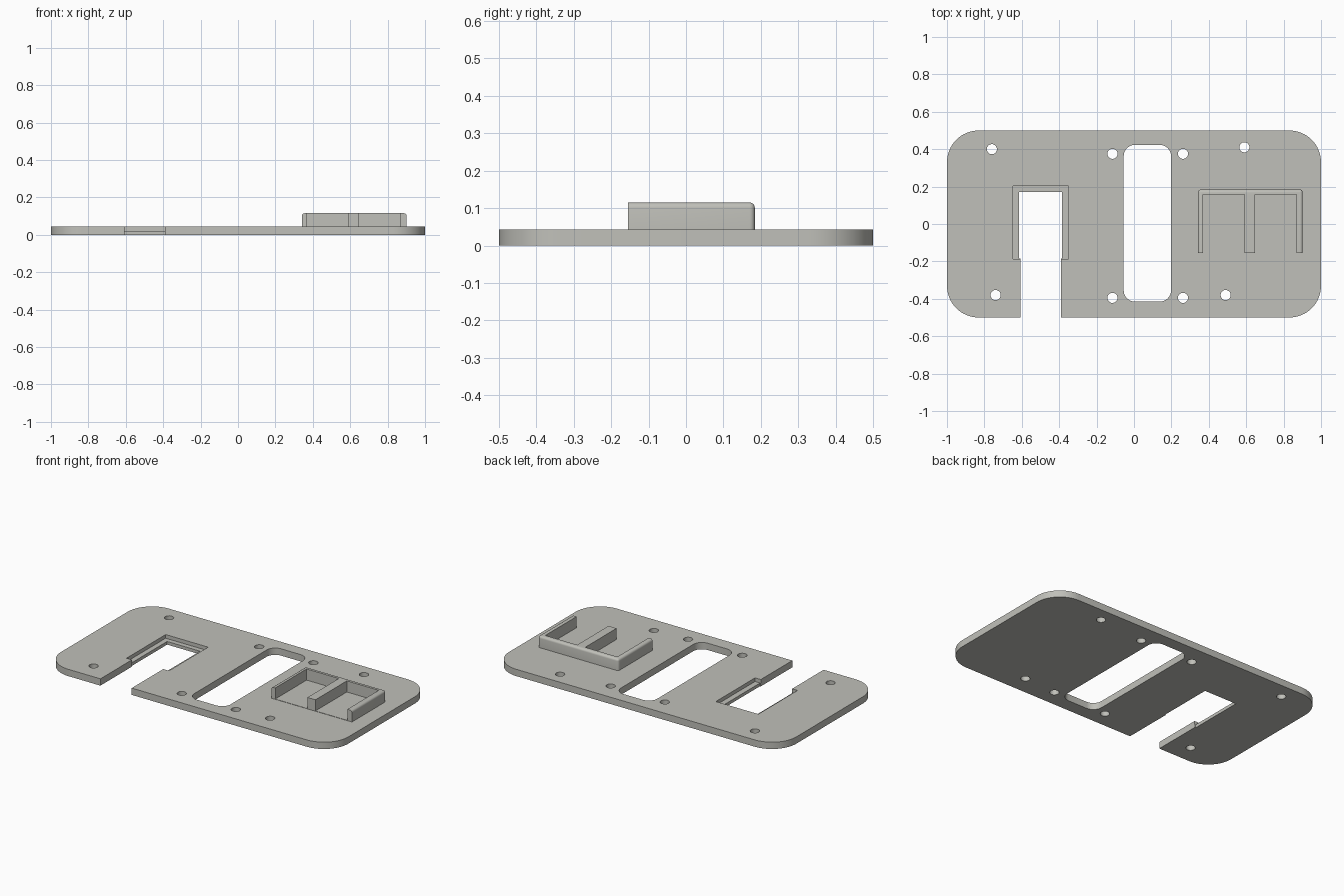
import bpy, bmesh, math

if "Cube" in bpy.data.objects:
    bpy.data.objects.remove(bpy.data.objects["Cube"])

T = 0.043      # plate thickness
TOP = 0.115    # top of the holder walls

grey = bpy.data.materials.new("warm grey")
grey.diffuse_color = (0.53, 0.53, 0.49, 1)
grey.use_nodes = True
grey.node_tree.nodes["Principled BSDF"].inputs["Base Color"].default_value = grey.diffuse_color


def rounded(x0, x1, y0, y1, r, n=10):
    """Counter-clockwise rounded rectangle."""
    pts = []
    corners = [(x1 - r, y1 - r), (x0 + r, y1 - r), (x0 + r, y0 + r), (x1 - r, y0 + r)]
    for q, (cx, cy) in enumerate(corners):
        for i in range(n + 1):
            a = math.pi / 2 * (q + i / n)
            pts.append((cx + r * math.cos(a), cy + r * math.sin(a)))
    return pts


def circle(cx, cy, r, n=32):
    return [(cx + r * math.cos(2 * math.pi * i / n),
             cy + r * math.sin(2 * math.pi * i / n)) for i in range(n)]


def rect(x0, x1, y0, y1):
    return [(x0, y0), (x1, y0), (x1, y1), (x0, y1)]


def prism(name, outlines, z0, z1):
    """Extrude one or more outlines from z0 to z1."""
    bm = bmesh.new()
    for pts in outlines:
        lo = [bm.verts.new((x, y, z0)) for x, y in pts]
        hi = [bm.verts.new((x, y, z1)) for x, y in pts]
        bm.faces.new(lo[::-1])
        bm.faces.new(hi)
        for i in range(len(pts)):
            j = (i + 1) % len(pts)
            bm.faces.new((lo[i], lo[j], hi[j], hi[i]))
    bmesh.ops.recalc_face_normals(bm, faces=bm.faces)
    me = bpy.data.meshes.new(name)
    bm.to_mesh(me)
    bm.free()
    me.materials.append(grey)
    ob = bpy.data.objects.new(name, me)
    bpy.context.collection.objects.link(ob)
    return ob


def activate(ob):
    bpy.ops.object.select_all(action='DESELECT')
    ob.select_set(True)
    bpy.context.view_layer.objects.active = ob


def cut(ob, cutter):
    activate(ob)
    mod = ob.modifiers.new("cut", 'BOOLEAN')
    mod.operation = 'DIFFERENCE'
    mod.solver = 'EXACT'
    mod.object = cutter
    bpy.ops.object.modifier_apply(modifier=mod.name)
    bpy.data.objects.remove(cutter)


# Base plate with large rounded corners
plate = prism("base_plate", [rounded(-1, 1, -0.5, 0.5, 0.17, 16)], 0, T)

# Through cuts: screw holes, long slot, notch open to the front edge
holes = [(-0.76, 0.40), (-0.115, 0.375), (0.262, 0.375), (0.59, 0.41),
         (-0.74, -0.38), (-0.115, -0.395), (0.262, -0.395), (0.49, -0.38)]
notch = [(-0.608, -0.6), (-0.39, -0.6), (-0.39, -0.185), (-0.385, -0.185),
         (-0.385, 0.172), (-0.614, 0.172), (-0.614, -0.185), (-0.608, -0.185)]
cuts = [circle(x, y, 0.027) for x, y in holes]
cuts += [rounded(-0.055, 0.198, -0.415, 0.423, 0.06), notch]
cut(plate, prism("through_cutter", cuts, -0.1, 0.2))

# Shallow ledge around the notch
cut(plate, prism("ledge_cutter", [rect(-0.646, -0.35, -0.187, 0.203)], 0.02, 0.2))

# Holder: outer block with softened back, side and top edges
holder = prism("holder_walls", [rect(0.342, 0.902, -0.155, 0.184)], T - 0.004, TOP)
bm = bmesh.new()
bm.from_mesh(holder.data)
soft = []
for e in bm.edges:
    a, b = e.verts[0].co, e.verts[1].co
    on_front = a.y < 0 and b.y < 0
    on_bottom = a.z < T and b.z < T
    if not on_front and not on_bottom:
        soft.append(e)
bmesh.ops.bevel(bm, geom=soft, offset=0.014, segments=4, profile=0.5, affect='EDGES')
bm.to_mesh(holder.data)
bm.free()

# Two bays open to the front
bays = [(0.368, 0.592), (0.648, 0.870)]
cut(holder, prism("bay_cutter", [rect(a, b, -0.3, 0.157) for a, b in bays], -0.1, 0.2))

# Thin bay floors
prism("bay_floors", [rect(a, b, -0.155, 0.157) for a, b in bays], T - 0.004, T + 0.002)

for ob in (plate, holder):
    activate(ob)
    bpy.ops.object.shade_smooth_by_angle(angle=math.radians(30))
